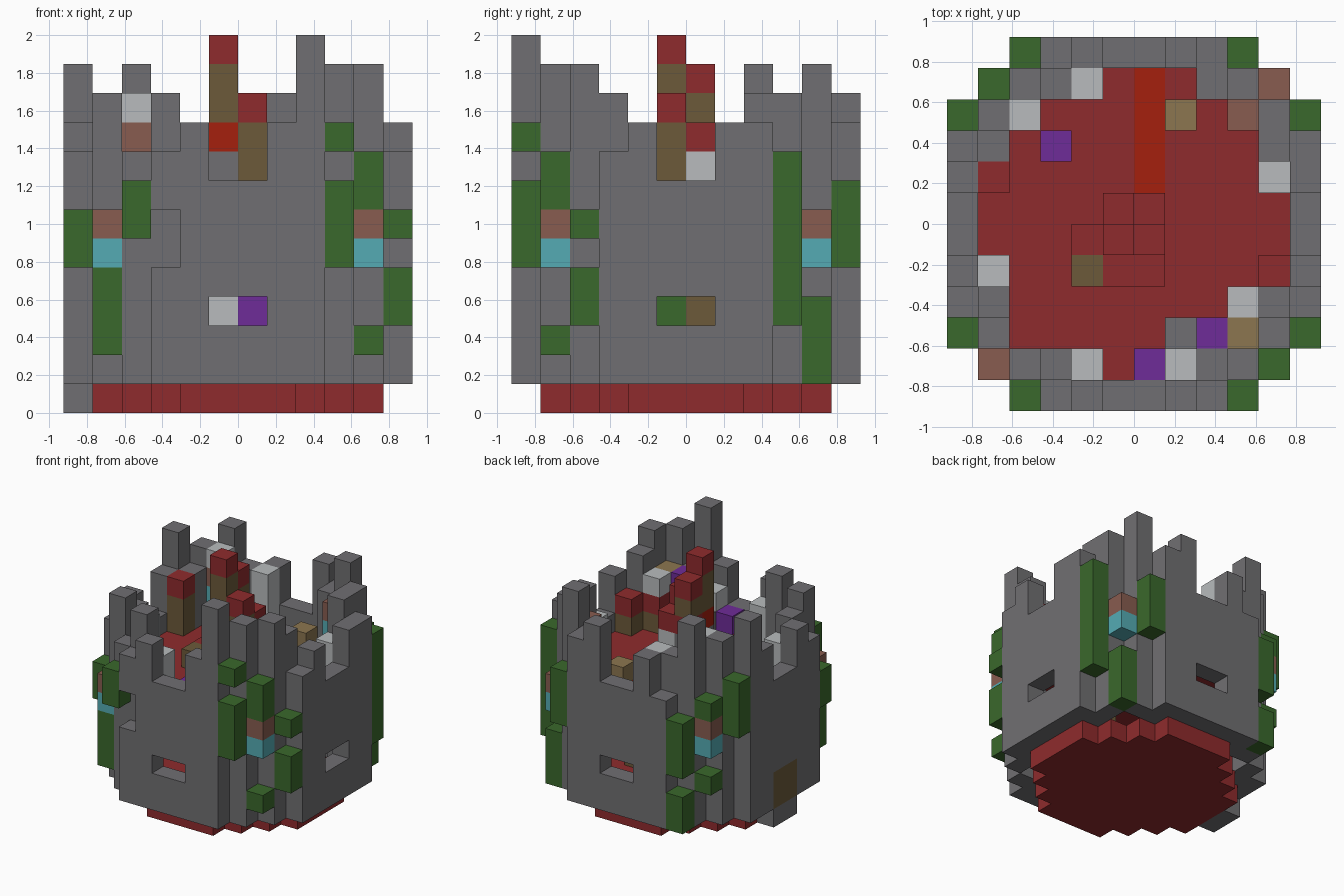
import bpy
import bmesh
from mathutils import Vector

if "Cube" in bpy.data.objects:
    bpy.data.objects.remove(bpy.data.objects["Cube"], do_unlink=True)

UNIT = 2 / 13
LAST = 11
COLOURS = {
    "stone": (.163, .159, .168), "red_brick": (.275, .024, .026),
    "leaf": (.042, .14, .025), "timber": (.15, .102, .042),
    "white_plaster": (.48, .5, .51), "clay": (.246, .107, .08),
    "cyan_glass": (.09, .41, .456), "purple_cloth": (.156, .025, .314),
    "ember": (.376, .014, .004), "straw": (.262, .181, .08),
}
NAMES = list(COLOURS)
MATERIALS = []
for name, rgb in COLOURS.items():
    m = bpy.data.materials.new(name)
    m.use_nodes = True
    m.diffuse_color = (*rgb, 1)
    m.node_tree.nodes["Principled BSDF"].inputs["Base Color"].default_value = (*rgb, 1)
    MATERIALS.append(m)

cells = {}  # block position -> (part, colour)


def fill(part, colour, i, j, low, high):
    """Stack blocks from level low up to level high."""
    for k in range(low, high):
        cells[i, j, k] = (part, colour)


def stack(part, i, j, low, *runs):
    """Stack runs of (colour, count) upward from level low."""
    for colour, count in runs:
        fill(part, colour, i, j, low, low + count)
        low += count


def inside(i, j):
    """Round plan of the inner floor."""
    a, b = min(i, LAST - i), min(j, LAST - j)
    return a >= 1 and b >= 1 and a + b >= 5


# Foundation disc and the raised inner deck
for i in range(12):
    for j in range(12):
        if inside(i, j):
            fill("foundation", "red_brick", i, j, 0, 1)
        a, b = min(i, LAST - i), min(j, LAST - j)
        if a >= 1 and b >= 1 and a + b >= 4:
            fill("deck", "red_brick", i, j, 6, 7)
for j in range(7, 11):
    fill("deck", "ember", 6, j, 6, 7)

# Four curtain walls with uneven battlements
for n, (front, back, left, right) in enumerate(zip(
        (9, 10, 8, 8, 10, 13), (8, 10, 8, 8, 11, 10),
        (9, 10, 8, 8, 10, 12), (9, 10, 8, 8, 10, 10))):
    p = n + 3
    fill("front_wall", "stone", p, 0, 1, front)
    fill("back_wall", "stone", p, LAST, 1, back)
    fill("right_wall", "stone", 0, p, 1, left)
    fill("left_wall", "stone", LAST, p, 1, right)

# Window openings, worn gap, door and step
for p in (5, 6):
    for spot in ((p, 0, 3), (p, LAST, 3), (LAST, p, 3)):
        del cells[spot]
    del cells[3, 0, p]
    fill("door", "timber", 0, p, 1, 3)
    fill("door_step", "stone", 0, p, 0, 1)

# Stepped corner towers: heights along each corner
for flip_x, flip_y, heights in (
        (0, 0, (11, 9, 11, 10)), (1, 0, (10, 12, 12, 11)),
        (0, 1, (10, 12, 11, 10)), (1, 1, (10, 12, 11, 11))):
    for (i, j), h in zip(((3, 1), (2, 1), (1, 2), (1, 3)), heights):
        fill("corner_tower", "stone", LAST - i if flip_x else i,
             LAST - j if flip_y else j, 1, h)

# Hanging vines
for i, j, low, high in (
        (2, 0, 6, 8), (0, 2, 5, 7), (1, 1, 2, 5),
        (9, 0, 5, 8), (9, 0, 9, 10), (10, 1, 7, 9), (10, 1, 2, 3),
        (11, 2, 6, 7), (11, 2, 3, 5), (11, 9, 3, 9), (10, 10, 1, 4),
        (9, 11, 5, 8), (2, 11, 4, 7), (2, 11, 1, 3),
        (0, 9, 6, 9), (1, 10, 7, 8), (1, 10, 3, 4)):
    fill("vines", "leaf", i, j, low, high)

# Corner lanterns
for i in (1, 10):
    for j in (1, 10):
        stack("lantern", i, j, 5, ("cyan_glass", 1), ("clay", 1))

# Posts standing on the deck beside the walls
red, white, wood = "red_brick", "white_plaster", "timber"
stack("deck_posts", 1, 7, 7, (wood, 2), (red, 1))
stack("deck_posts", 10, 4, 7, (wood, 1), (red, 1))
for i, j, h in ((4, 1, 2), (7, 1, 2), (1, 4, 2), (10, 7, 2), (4, 10, 3)):
    stack("deck_posts", i, j, 7, (white, h))
stack("deck_posts", 9, 3, 7, (wood, 1), (red, 1), (white, 1))
stack("deck_posts", 2, 9, 7, (wood, 1), ("cyan_glass", 1), ("clay", 1), (white, 1))
stack("deck_posts", 9, 9, 7, ("purple_cloth", 1), ("cyan_glass", 1), ("clay", 1))
for i, j, colour, h in ((8, 2, "purple_cloth", 3), (6, 1, "purple_cloth", 1),
                        (3, 8, "purple_cloth", 1), (9, 2, "straw", 3),
                        (7, 9, "straw", 1), (7, 2, "stone", 1)):
    stack("deck_furniture", i, j, 7, (colour, h))

# Stepped central spire
stack("spire", 5, 5, 7, ("stone", 2), ("ember", 1), (wood, 2), (red, 1))
stack("spire", 5, 6, 7, ("stone", 2), (red, 1), (wood, 1), (red, 1))
stack("spire", 6, 5, 7, (wood, 3), (red, 1))
stack("spire", 6, 6, 7, (white, 2), (red, 1))
stack("spire", 4, 4, 7, (wood, 1))
for i, j in ((4, 5), (5, 4), (6, 4)):
    stack("spire", i, j, 7, (red, 1))

# Furniture in the lower hall
for i, j, colour in ((5, 3, white), (6, 3, "purple_cloth"), (8, 5, "leaf"),
                     (8, 6, wood), (5, 8, "purple_cloth"), (6, 8, white)):
    fill("hall_furniture", colour, i, j, 1, 4)

AXES = [Vector(a) * s for a in ((1, 0, 0), (0, 1, 0), (0, 0, 1)) for s in (1, -1)]


def build(part):
    """Skin the exposed sides of one part's blocks."""
    bm = bmesh.new()
    for (i, j, k), (owner, colour) in cells.items():
        if owner != part:
            continue
        centre = Vector((i + .5, j + .5, k + .5))
        for n in AXES:
            if (i + int(n.x), j + int(n.y), k + int(n.z)) in cells:
                continue
            u = Vector((n.y, n.z, n.x))
            v = n.cross(u)
            corners = [centre + (n + u * a + v * b) / 2
                       for a, b in ((-1, -1), (1, -1), (1, 1), (-1, 1))]
            face = bm.faces.new([bm.verts.new((c - Vector((6, 6, 0))) * UNIT)
                                 for c in corners])
            face.material_index = NAMES.index(colour)
    bmesh.ops.remove_doubles(bm, verts=bm.verts[:], dist=UNIT / 100)
    mesh = bpy.data.meshes.new(part)
    bm.to_mesh(mesh)
    bm.free()
    for m in MATERIALS:
        mesh.materials.append(m)
    bpy.context.scene.collection.objects.link(bpy.data.objects.new(part, mesh))


for part in sorted({owner for owner, colour in cells.values()}):
    build(part)
